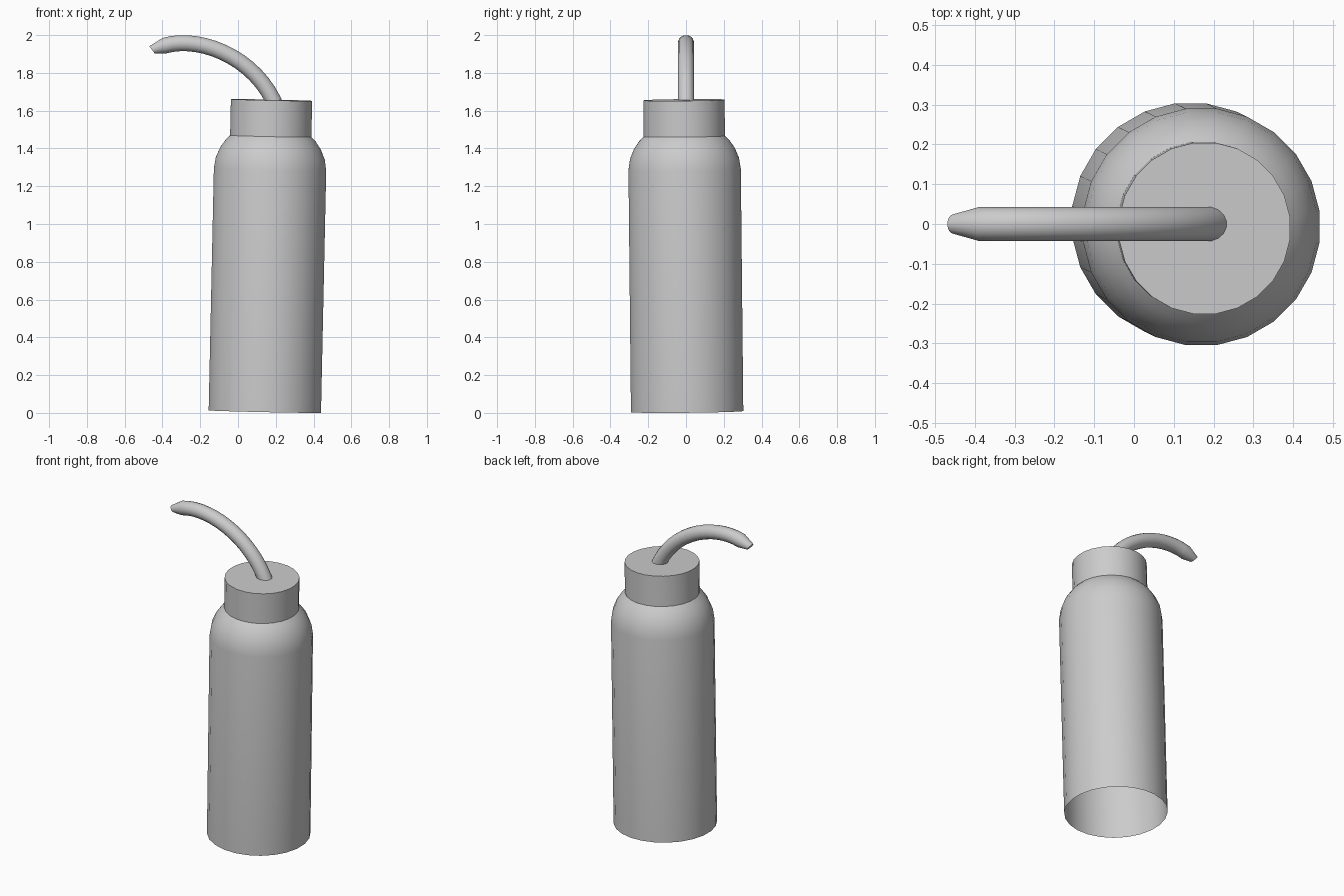
import bpy, bmesh, math
from mathutils import Vector, Matrix
from mathutils.geometry import interpolate_bezier

cube = bpy.data.objects.get("Cube")
if cube:
    bpy.data.objects.remove(cube, do_unlink=True)

grey = bpy.data.materials.new("plain_grey")
grey.use_nodes = True
colour = (0.6, 0.6, 0.6, 1)
grey.diffuse_color = colour
grey.node_tree.nodes["Principled BSDF"].inputs["Base Color"].default_value = colour


def ring(bm, centre, u, v, radius, sides):
    """Circle of vertices around centre in the plane of u and v."""
    angles = [2 * math.pi * (i + 0.5) / sides for i in range(sides)]
    return [bm.verts.new(centre + radius * (math.cos(a) * u + math.sin(a) * v)) for a in angles]


def build(name, sections, sides, cap_start=False, cap_end=False):
    """Loft circular sections given as (centre, u, v, radius)."""
    bm = bmesh.new()
    rings = [ring(bm, *s, sides) for s in sections]
    for a, b in zip(rings, rings[1:]):
        for i in range(sides):
            j = (i + 1) % sides
            bm.faces.new((a[i], a[j], b[j], b[i]))
    if cap_start:
        bm.faces.new(rings[0][::-1])
    if cap_end:
        bm.faces.new(rings[-1])
    mesh = bpy.data.meshes.new(name)
    bm.to_mesh(mesh)
    bm.free()
    mesh.materials.append(grey)
    obj = bpy.data.objects.new(name, mesh)
    bpy.context.collection.objects.link(obj)
    bpy.ops.object.select_all(action='DESELECT')
    obj.select_set(True)
    bpy.context.view_layer.objects.active = obj
    bpy.ops.object.shade_smooth_by_angle(angle=math.radians(35))
    return obj


def upright(profile):
    return [(Vector((0, 0, z)), Vector((1, 0, 0)), Vector((0, 1, 0)), r) for r, z in profile]


# Bottle body, open underneath, and screw cap, both leaning slightly
body = build("bottle_body", upright([(0.3, 0), (0.3, 1.28), (0.291, 1.34),
                                     (0.268, 1.395), (0.24, 1.435), (0.215, 1.46)]), 24)
cap = build("screw_cap", upright([(0.217, 1.453), (0.217, 1.65)]), 24, cap_end=True)
lean = Vector((0, 0, 1)).rotation_difference(Vector((0.0215, -0.0103, 1))).to_matrix().to_4x4()
for part in (body, cap):
    part.matrix_world = Matrix.Translation((0.142, 0.006, 0.007)) @ lean

# Bent nozzle tube with a tapered, cut-off tip
path = interpolate_bezier(Vector((0.21, 0, 1.6)), Vector((0.11, 0, 1.88)),
                          Vector((-0.2, 0, 2.0)), Vector((-0.39, 0, 1.944)), 16)
side = Vector((0, 1, 0))
sections = []
for i, p in enumerate(path):
    tangent = (path[min(i + 1, 15)] - path[max(i - 1, 0)]).normalized()
    sections.append((p, side.cross(tangent), -side, 0.043))
tip_normal = Vector((-0.8, 0, -0.6))
sections.append((Vector((-0.455, 0, 1.922)), side.cross(tip_normal), -side, 0.024))
build("nozzle_tube", sections, 16, cap_end=True)
